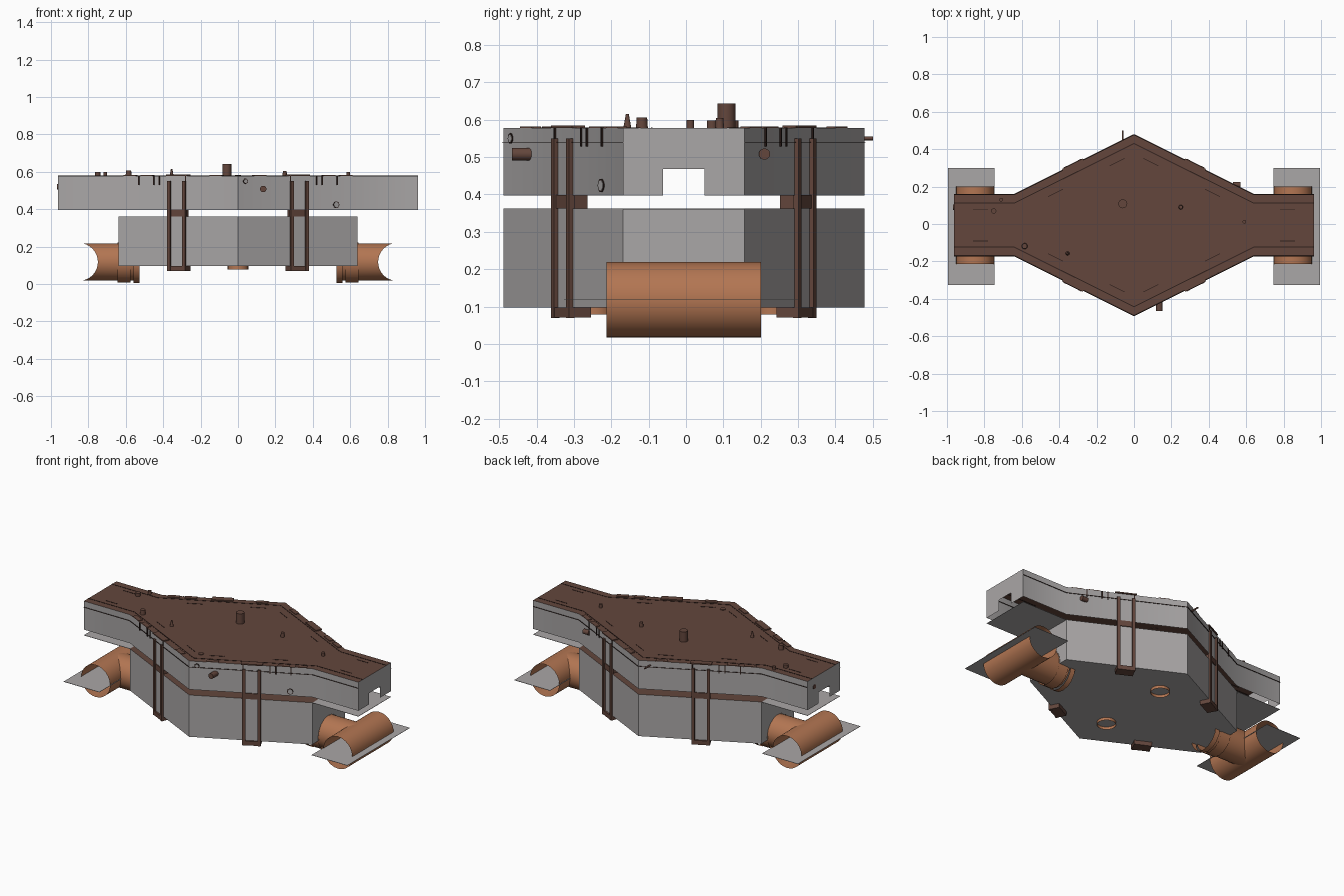
import bpy, bmesh, math
from mathutils import Matrix, Vector

if "Cube" in bpy.data.objects:
    bpy.data.objects.remove(bpy.data.objects["Cube"])


def material(name, r, g, b):
    m = bpy.data.materials.new(name)
    m.use_nodes = True
    m.diffuse_color = (r, g, b, 1)
    m.node_tree.nodes["Principled BSDF"].inputs["Base Color"].default_value = (r, g, b, 1)
    return m


GREY = material("hull grey", 0.40, 0.385, 0.385)
BROWN = material("deck brown", 0.125, 0.061, 0.045)
DARK = material("seam dark brown", 0.03, 0.015, 0.012)
COPPER = material("pipe copper", 0.45, 0.18, 0.085)

Y0 = -0.006                     # centre line of the hull
END, SHOULDER, SIDE, PEAK = 0.963, 0.64, 0.163, 0.483
LOW, MID, GAP, TOP = 0.097, 0.362, 0.397, 0.578


def finish(name, bm, *mats, smooth=True):
    mesh = bpy.data.meshes.new(name)
    bm.to_mesh(mesh)
    bm.free()
    for m in mats:
        mesh.materials.append(m)
    ob = bpy.data.objects.new(name, mesh)
    bpy.context.collection.objects.link(ob)
    if smooth:
        bpy.ops.object.select_all(action='DESELECT')
        ob.select_set(True)
        bpy.context.view_layer.objects.active = ob
        bpy.ops.object.shade_smooth_by_angle(angle=math.radians(35))
    return ob


def box(name, centre, size, mat, angle=0.0):
    bm = bmesh.new()
    bmesh.ops.create_cube(bm, size=1, matrix=Matrix.Translation(centre)
                          @ Matrix.Rotation(angle, 4, 'Z') @ Matrix.Diagonal((*size, 1)))
    return finish(name, bm, mat, smooth=False)


def tube(name, start, end, radius, mat, tip=None, caps=True, sides=24):
    """Cylinder or cone between two points."""
    a, b = Vector(start), Vector(end)
    bm = bmesh.new()
    bmesh.ops.create_cone(bm, cap_ends=caps, segments=sides, radius1=radius,
                          radius2=radius if tip is None else tip, depth=(b - a).length)
    turn = (b - a).to_track_quat('Z', 'Y').to_matrix().to_4x4()
    bm.transform(Matrix.Translation((a + b) / 2) @ turn)
    return finish(name, bm, mat)


def strip(name, p, q, z, width, height, mat):
    """Thin bar on the plan from p to q."""
    d = Vector(q) - Vector(p)
    m = (Vector(p) + Vector(q)) / 2
    return box(name, (m.x, m.y, z), (d.length, width, height), mat, math.atan2(d.y, d.x))


def plan(half_y, peak, end=None):
    """Counter-clockwise diamond plan, with straight arms when end is given."""
    right = [(SHOULDER, -half_y), (SHOULDER, half_y)]
    if end:
        right = [right[0], (end, -half_y), (end, half_y), right[1]]
    left = [(-x, -y) for x, y in right]
    return [(x, y + Y0) for x, y in [(0, -peak)] + right + [(0, peak)] + left]


def face(bm, pts, mat=0):
    f = bm.faces.new([bm.verts.new(p) for p in pts])
    f.material_index = mat


# Upper hull: hollow walls, brown deck, notched arm ends
bm = bmesh.new()
outline = plan(SIDE, PEAK, END)
face(bm, [(x, y, TOP) for x, y in outline], 1)
for (x1, y1), (x2, y2) in zip(outline, outline[1:] + outline[:1]):
    if abs(x1) == END and x1 == x2:
        s = 1 if y2 > y1 else -1
        n1, n2 = Y0 - s * 0.055, Y0 + s * 0.055
        face(bm, [(x1, y, z) for y, z in
                  ((y1, GAP), (n1, GAP), (n1, 0.468), (n2, 0.468),
                   (n2, GAP), (y2, GAP), (y2, TOP), (y1, TOP))])
    else:
        face(bm, [(x1, y1, GAP), (x2, y2, GAP), (x2, y2, TOP), (x1, y1, TOP)])
bmesh.ops.remove_doubles(bm, verts=bm.verts, dist=1e-5)
finish("upper_hull", bm, GREY, BROWN)

# Lower hull: closed prism with a brown top
bm = bmesh.new()
base = plan(SIDE, PEAK)
face(bm, [(x, y, LOW) for x, y in base])
ext = bmesh.ops.extrude_face_region(bm, geom=bm.faces[:])
bmesh.ops.translate(bm, vec=(0, 0, MID - LOW),
                    verts=[v for v in ext["geom"] if isinstance(v, bmesh.types.BMVert)])
bmesh.ops.recalc_face_normals(bm, faces=bm.faces)
for f in bm.faces:
    f.material_index = 1 if f.normal.z > 0.9 else 0
finish("lower_hull", bm, GREY, BROWN, smooth=False)

for side in (-1, 1):
    tag = "left" if side > 0 else "right"
    # Thin shelf below each arm
    box(f"{tag}_arm_shelf", (side * (SHOULDER + END) / 2, Y0, MID - 0.001),
        (END - SHOULDER, 2 * SIDE, 0.002), GREY)

    # Cross pipe, its plate and the branch pipe meeting it in a saddle joint
    cx, cz, r = side * 0.85, 0.118, 0.101
    tube(f"{tag}_cross_pipe", (cx, -0.213, cz), (cx, 0.201, cz), r, COPPER, caps=False, sides=32)
    box(f"{tag}_pipe_plate", (side * 0.87, -0.013, cz), (0.25, 0.626, 0.002), GREY)
    branch = tube(f"{tag}_branch_pipe", (side * 0.56, Y0, cz), (cx, Y0, cz), r - 0.001,
                  COPPER, caps=False, sides=32)
    for v in branch.data.vertices:
        if abs(v.co.x) > 0.7:
            v.co.x = cx - side * math.sqrt(max(0, r * r - (v.co.z - cz) ** 2))
    tube(f"{tag}_inner_collar", (side * 0.527, Y0, cz - 0.004), (side * 0.56, Y0, cz - 0.004),
         0.109, COPPER, caps=False, sides=16)
    tube(f"{tag}_outer_collar", (side * 0.575, Y0, cz - 0.003), (side * 0.643, Y0, cz - 0.003),
         0.107, COPPER, caps=False, sides=16)

# Bottom outlets
for y in (-0.24, 0.24):
    tube("bottom_outlet", (0, y + Y0, 0.079), (0, y + Y0, LOW + 0.002), 0.055, COPPER, caps=False)

# Clamps, hinge marks and deck plates on the four slanting sides
slope = (PEAK - SIDE) / SHOULDER
for sx in (-1, 1):
    for sy in (-1, 1):
        t = Vector((sx, -sy * slope, 0)).normalized()
        n = Vector((sx * slope, sy, 0)).normalized()
        ang = math.atan2(t.y, t.x)

        def at(x, out, z):
            """Point on the slanting wall, moved outwards by out."""
            p = Vector((sx * x, Y0 + sy * (PEAK - slope * x), z))
            return p + n * out

        for off in (-0.04, 0.04):
            box("clamp_rail", at(0.325 + off, 0.004, 0.31), (0.018, 0.016, 0.48), BROWN, ang)
        box("clamp_foot", at(0.325, -0.022, 0.084), (0.105, 0.065, 0.027), BROWN, ang)
        box("clamp_link", at(0.325, -0.022, 0.38), (0.085, 0.055, 0.036), BROWN, ang)
        box("clamp_cap", at(0.325, -0.012, TOP + 0.003), (0.125, 0.04, 0.007), BROWN, ang)
        for x in (0.28, 0.42, 0.45, 0.53):
            box("hinge_mark", at(x, 0, 0.554), (0.006, 0.008, 0.05), DARK, ang)
        for x in (0.12, 0.49, 0.58):
            box("deck_hinge", at(x, -0.014, TOP + 0.002), (0.07, 0.028, 0.004), BROWN, ang)
        for x in (0.13, 0.46):
            box("deck_dash", at(x, -0.09, TOP), (0.09, 0.004, 0.003), DARK, ang)
        box("arm_dash", (sx * 0.82, Y0 + sy * 0.085, TOP), (0.08, 0.004, 0.003), DARK)

# Deck seam and fine trim line round the walls
seam = plan(0.118, 0.436, END)
for i, (p, q) in enumerate(zip(seam, seam[1:] + seam[:1])):
    if abs(p[0]) != END or p[0] != q[0]:
        strip("deck_seam", p, q, TOP, 0.005, 0.003, DARK)
for p, q in zip(outline, outline[1:] + outline[:1]):
    if abs(p[0]) != END or p[0] != q[0]:
        strip("wall_trim", p, q, 0.54, 0.008, 0.002, DARK)

# Deck fittings: x, y, radius, top radius, height
for x, y, r, tip, h in ((-0.06, 0.108, 0.024, 0.024, 0.065), (-0.75, 0.07, 0.014, 0.014, 0.02),
                        (-0.585, -0.118, 0.016, 0.014, 0.028), (-0.355, -0.157, 0.011, 0.004, 0.037),
                        (0.25, 0.09, 0.012, 0.01, 0.027), (0.59, 0.012, 0.01, 0.01, 0.021),
                        (0, -0.37, 0.016, 0.016, 0.004), (-0.71, 0.13, 0.01, 0.01, 0.02)):
    tube("deck_fitting", (x, y, TOP - 0.002), (x, y, TOP + h), r, BROWN, tip=tip, sides=16)

# Side nozzles and pipe stubs
tube("front_nozzle", (0.135, -0.466, 0.508), (0.135, -0.40, 0.508), 0.017, BROWN)
tube("back_stub", (-0.06, 0.43, 0.55), (-0.06, 0.5, 0.55), 0.005, BROWN, sides=12)
tube("back_nozzle", (0.53, 0.21, 0.508), (0.57, 0.21, 0.508), 0.015, BROWN)

# Round ports set flush in the walls
for x, sy, z, r in ((0.525, -1, 0.424, 0.018), (0.04, -1, 0.55, 0.014)):
    y = Y0 + sy * (PEAK - slope * x)
    n = Vector((slope, sy, 0)).normalized()
    c = Vector((x, y, z))
    tube("port_rim", c - n * 0.004, c + n * 0.002, r, DARK)
    tube("port_cover", c - n * 0.003, c + n * 0.003, r - 0.004, GREY)
tube("end_port", (-END - 0.004, 0.09, 0.52), (-END + 0.01, 0.09, 0.52), 0.014, BROWN)
